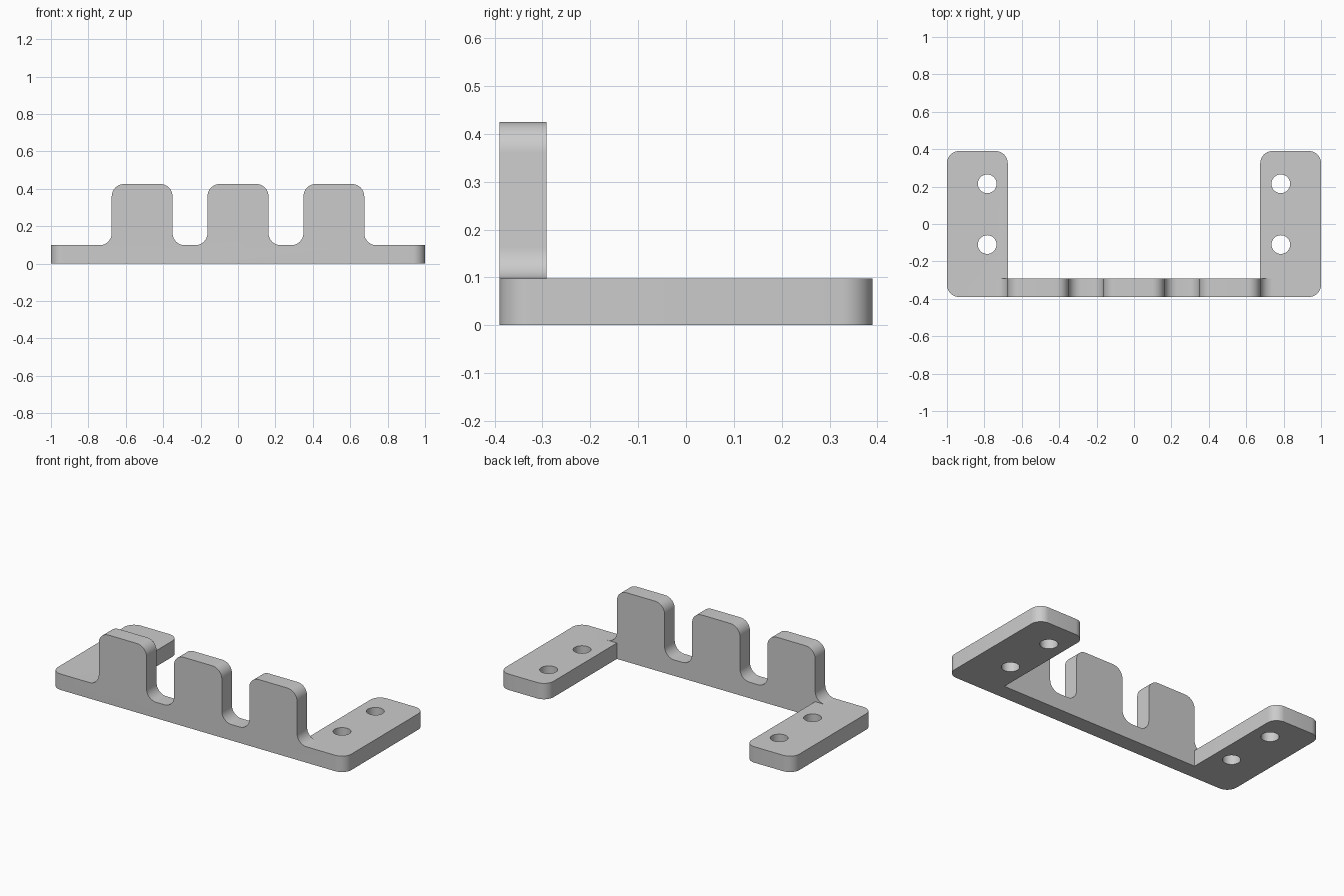
import bpy, bmesh, math
from mathutils import Vector, Matrix

cube = bpy.data.objects.get("Cube")
if cube:
    bpy.data.objects.remove(cube, do_unlink=True)

THICK, TOP, R = 0.098, 0.425, 0.065
FRONT, BACK, INNER = -0.39, 0.39, 0.675
STEPS = 10

grey = bpy.data.materials.new("plain grey")
grey.use_nodes = True
colour = (0.6, 0.6, 0.6, 1)
grey.diffuse_color = colour
grey.node_tree.nodes["Principled BSDF"].inputs["Base Color"].default_value = colour


def rounded(corners):
    """Turn (x, y, radius) right-angle corners into an outline with arcs."""
    out = []
    for i, (x, y, r) in enumerate(corners):
        p = Vector((x, y))
        if not r:
            out.append(p)
            continue
        a = (Vector(corners[i - 1][:2]) - p).normalized() * r
        b = (Vector(corners[(i + 1) % len(corners)][:2]) - p).normalized() * r
        for s in range(STEPS + 1):
            t = s / STEPS * math.pi / 2
            out.append(p + a * (1 - math.sin(t)) + b * (1 - math.cos(t)))
    return out


def extrude(name, outline, depth, matrix):
    """Extrude a flat outline along local z, then place it."""
    bm = bmesh.new()
    face = bm.faces.new([bm.verts.new((p.x, p.y, 0)) for p in outline])
    new = bmesh.ops.extrude_face_region(bm, geom=[face])["geom"]
    bmesh.ops.translate(bm, vec=(0, 0, depth),
                        verts=[v for v in new if isinstance(v, bmesh.types.BMVert)])
    bmesh.ops.transform(bm, matrix=matrix, verts=bm.verts)
    bmesh.ops.recalc_face_normals(bm, faces=bm.faces)
    mesh = bpy.data.meshes.new(name)
    bm.to_mesh(mesh)
    bm.free()
    mesh.materials.append(grey)
    obj = bpy.data.objects.new(name, mesh)
    bpy.context.collection.objects.link(obj)
    return obj


def combine(target, other, operation):
    """Apply a boolean and remove the second object."""
    mod = target.modifiers.new(operation, "BOOLEAN")
    mod.operation, mod.object, mod.solver = operation, other, "EXACT"
    bpy.context.view_layer.objects.active = target
    bpy.ops.object.modifier_apply(modifier=mod.name)
    bpy.data.objects.remove(other, do_unlink=True)


# U-shaped base: two mounting feet joined by a front strip
wall_back = FRONT + THICK
half = [(1, FRONT, R), (1, BACK, R), (INNER, BACK, R), (INNER, wall_back, 0)]
base = half + [(-x, y, r) for x, y, r in reversed(half)]
bracket = extrude("bracket", rounded(base), THICK, Matrix())

# Upright comb of three rounded tabs, filleted into the strip
comb = [(-INNER - R, THICK / 2, 0), (-INNER - R, THICK, 0)]
for left, right in ((-INNER, -0.35), (-0.163, 0.163), (0.35, INNER)):
    comb += [(left, THICK, R), (left, TOP, R), (right, TOP, R), (right, THICK, R)]
comb += [(INNER + R, THICK, 0), (INNER + R, THICK / 2, 0)]
stand = Matrix.Translation((0, wall_back, 0)) @ Matrix.Rotation(math.pi / 2, 4, "X")
tabs = extrude("tabs", rounded(comb)[:], THICK, stand)
bm = bmesh.new()
bm.from_mesh(tabs.data)
bmesh.ops.remove_doubles(bm, verts=bm.verts, dist=0.0001)
bm.to_mesh(tabs.data)
bm.free()
combine(bracket, tabs, "UNION")

# Screw holes through the feet
for x in (-0.785, 0.785):
    for y in (-0.11, 0.215):
        circle = [Vector((math.cos(a), math.sin(a))) * 0.05
                  for a in (i * math.tau / 40 for i in range(40))]
        hole = extrude("screw_hole", circle, THICK * 3, Matrix.Translation((x, y, -THICK)))
        combine(bracket, hole, "DIFFERENCE")

# Clean coplanar edges and shade the round corners
bm = bmesh.new()
bm.from_mesh(bracket.data)
bmesh.ops.remove_doubles(bm, verts=bm.verts, dist=0.0001)
bmesh.ops.dissolve_limit(bm, angle_limit=0.01, verts=bm.verts, edges=bm.edges)
bm.to_mesh(bracket.data)
bm.free()
bpy.ops.object.select_all(action="DESELECT")
bracket.select_set(True)
bpy.context.view_layer.objects.active = bracket
bpy.ops.object.shade_smooth_by_angle(angle=math.radians(30))
